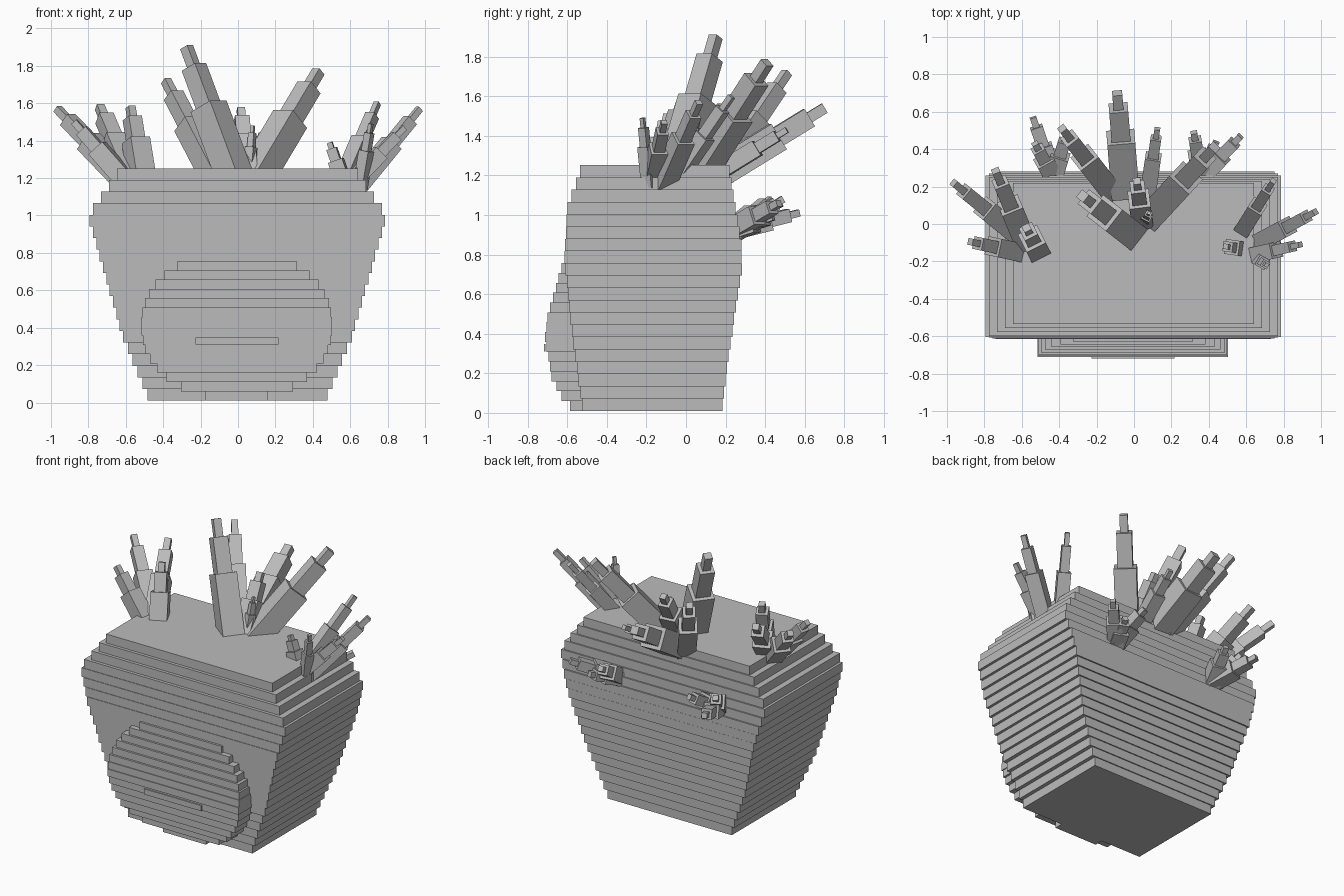
import bpy, bmesh
from mathutils import Vector, Matrix

if "Cube" in bpy.data.objects:
    bpy.data.objects.remove(bpy.data.objects["Cube"])

grey = bpy.data.materials.new("stone_grey")
grey.diffuse_color = (0.5, 0.5, 0.5, 1)
grey.use_nodes = True
grey.node_tree.nodes["Principled BSDF"].inputs["Base Color"].default_value = grey.diffuse_color


def finish(name, bm):
    bmesh.ops.recalc_face_normals(bm, faces=bm.faces)
    me = bpy.data.meshes.new(name)
    bm.to_mesh(me)
    bm.free()
    me.materials.append(grey)
    ob = bpy.data.objects.new(name, me)
    bpy.context.collection.objects.link(ob)


def box(bm, lo, hi):
    lo, hi = Vector(lo), Vector(hi)
    m = Matrix.Translation((lo + hi) / 2) @ Matrix.Diagonal((hi - lo).to_4d())
    bmesh.ops.create_cube(bm, size=1, matrix=m)


def interp(points, t):
    for (a, u), (b, v) in zip(points, points[1:]):
        if t <= b:
            return u + (v - u) * (t - a) / (b - a)
    return points[-1][1]


# Body: twenty stacked slabs, bulging towards the shoulders
half_width = [(0, .482), (5, .612), (15, .79), (16, .772), (19, .645)]
front_y = [(0, -.525), (5, -.57), (12, -.615), (16, -.60), (19, -.535)]
back_y = [(0, .185), (4, .215), (11, .282), (13, .28), (19, .22)]
H = 1.242 / 20
bm = bmesh.new()
for i in range(20):
    w = interp(half_width, i)
    z = 0.01 + i * H
    box(bm, (-w - .003, interp(front_y, i), z), (w - .003, interp(back_y, i), z + H))
finish("body", bm)

# Snout: fifteen thinner slabs with a rounded outline
snout_y = [(0, -.585), (1, -.63), (3, -.68), (7, -.712), (9, -.70), (14, -.63)]
bm = bmesh.new()
for i in range(15):
    w = .51 * (1 - abs((i - 7.6) / 8) ** 2.2) ** .5
    z = 0.01 + i * .0498
    box(bm, (-w - .006, interp(snout_y, i), z), (w - .006, -.45, z + .0498))
finish("snout", bm)

# Mouth: thin raised strip
bm = bmesh.new()
box(bm, (-.227, -.718, .31), (.217, -.71, .349))
finish("mouth", bm)


# Crystal: three square blocks in line, each narrower than the last
def crystal(bm, base, tip, width, sink=.05):
    base, tip = Vector(base), Vector(tip)
    length = (tip - base).length
    d = (tip - base) / length
    side = Vector((0, 0, 1)).cross(d).normalized()
    rot = Matrix((side, d.cross(side), d)).transposed().to_4x4()
    for a, b, k in ((-sink / length, .52, 1), (.52, .84, .68), (.84, 1, .36)):
        m = (Matrix.Translation(base + d * length * (a + b) / 2) @ rot
             @ Matrix.Diagonal((width * k, width * k, length * (b - a), 1)))
        bmesh.ops.create_cube(bm, size=1, matrix=m)


# Cluster: crystals sharing one base height; each is (base xy, tip, width)
def cluster(name, base_z, *spikes):
    bm = bmesh.new()
    for (x, y), tip, width in spikes:
        crystal(bm, (x, y, base_z), tip, width)
    finish(name, bm)


cluster("centre_crystals", 1.24,
        ((-.03, -.04), (-.275, .15, 1.9), .145),
        ((.115, .07), (.43, .41, 1.77), .145),
        ((-.135, .19), (-.385, .51, 1.72), .12),
        ((-.05, .21), (-.09, .7, 1.54), .15),
        ((.04, .03), (.015, .23, 1.57), .115),
        ((.08, .2), (.125, .51, 1.43), .085),
        ((.06, .02), (.08, .06, 1.48), .05))

cluster("left_crystals", 1.21,
        ((-.62, -.06), (-.965, .22, 1.57), .11),
        ((-.58, -.1), (-.74, .285, 1.58), .12),
        ((-.62, -.15), (-.875, -.095, 1.5), .1),
        ((-.515, -.14), (-.575, -.02, 1.58), .115))

cluster("right_crystals", 1.19,
        ((.66, -.1), (.97, .065, 1.57), .095),
        ((.57, -.05), (.745, .23, 1.6), .085),
        ((.62, -.17), (.89, -.11, 1.47), .085),
        ((.56, -.13), (.49, -.12, 1.39), .08),
        ((.66, -.19), (.71, -.22, 1.49), .06))

# Back clusters: short crystals fanning out from one spot each
for name, x, tips in (
        ("back_right_crystals", .36, ((.57, .47, 1.06), (.32, .49, 1.08), (.44, .44, .99))),
        ("back_left_crystals", -.43, ((-.54, .57, 1.01), (-.53, .43, 1.08), (-.36, .48, 1.06)))):
    cluster(name, .93, *[((x, .25), tip, .1) for tip in tips])
